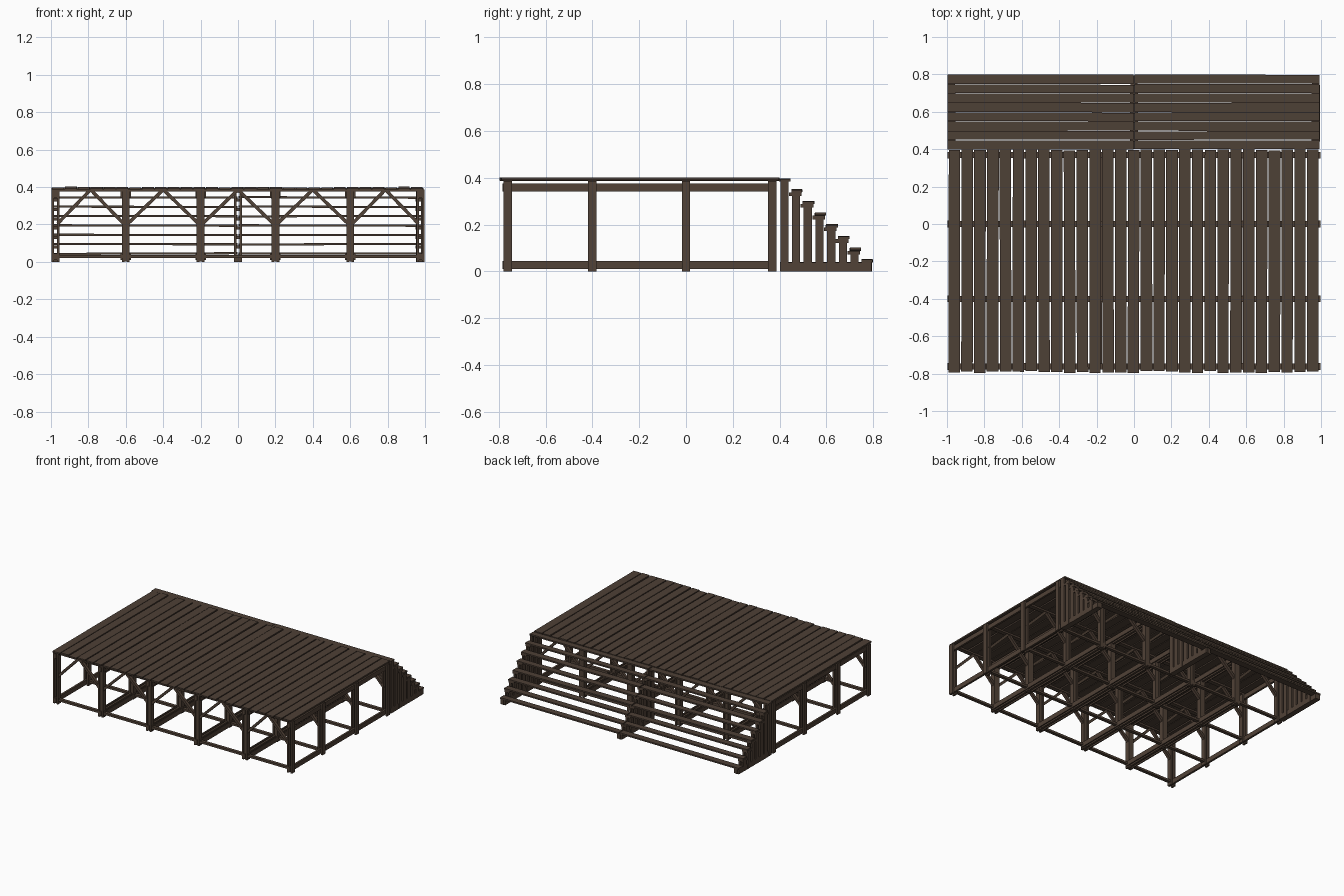
import bpy, bmesh, math, random
from mathutils import Matrix, Vector

if "Cube" in bpy.data.objects:
    bpy.data.objects.remove(bpy.data.objects["Cube"])

random.seed(4)

def material(name, col):
    m = bpy.data.materials.new(name)
    m.diffuse_color = (*col, 1)
    m.use_nodes = True
    m.node_tree.nodes["Principled BSDF"].inputs["Base Color"].default_value = m.diffuse_color
    return m

DECK = material("weathered brown wood", (0.076, 0.052, 0.037))
FRAME = material("dark brown wood", (0.082, 0.054, 0.038))

def box(bm, lo, hi, turn=0.0, tilt=0.0):
    """Axis box from lo to hi, optionally turned about z and tilted about y."""
    lo, hi = Vector(lo), Vector(hi)
    s = hi - lo
    m = (Matrix.Translation((lo + hi) / 2) @ Matrix.Rotation(turn, 4, 'Z')
         @ Matrix.Rotation(tilt, 4, 'Y') @ Matrix.Diagonal((s.x, s.y, s.z, 1)))
    bmesh.ops.create_cube(bm, size=1, matrix=m)

def finish(bm, name, mat):
    me = bpy.data.meshes.new(name)
    bm.to_mesh(me)
    bm.free()
    me.materials.append(mat)
    ob = bpy.data.objects.new(name, me)
    bpy.context.collection.objects.link(ob)

COLS = [-0.976, -0.6, -0.2, 0.2, 0.6, 0.976]
ROWS = [-0.762, -0.4, 0.0, 0.368]
R = 0.018                                   # half width of posts along y

# Deck planks, slightly uneven
bm = bmesh.new()
N, pitch = 29, 1.985 / 29
for i in range(N):
    x = -0.995 + pitch * (i + 0.5)
    w = 0.031 + random.uniform(-0.001, 0.001)
    z = random.uniform(-0.002, 0.002)
    box(bm, (x - w, -0.792 + random.uniform(-0.006, 0.006), 0.389 + z),
        (x + w, 0.397 + random.uniform(-0.003, 0.003), 0.400 + z),
        random.uniform(-0.002, 0.002))
finish(bm, "deck_planks", DECK)

# Posts: paired boards, with a solid core on the inner rows
bm = bmesh.new()
for x in COLS:
    for y in ROWS:
        for s in (-1, 1):
            box(bm, (x + s * 0.014 - 0.007, y - R, 0), (x + s * 0.014 + 0.007, y + R, 0.387))
        if abs(x) < 0.9:
            box(bm, (x - 0.008, y - R + 0.003, 0.003), (x + 0.008, y + R - 0.003, 0.384))
finish(bm, "posts", FRAME)

# Beams running front to back, held between the post boards
bm = bmesh.new()
for x in COLS:
    for z0, z1 in ((0.010, 0.045), (0.342, 0.376)):
        box(bm, (x - 0.0075, -0.785, z0), (x + 0.0075, 0.385, z1))
        if abs(x) < 0.9:
            for s in (-1, 1):
                box(bm, (x + s * 0.024 - 0.004, -0.77, z0), (x + s * 0.024 + 0.004, 0.378, z1))
finish(bm, "cross_beams", FRAME)

# Long beams running side to side
bm = bmesh.new()
for y in ROWS:
    box(bm, (-0.988, y - R + 0.002, 0.376), (0.988, y + R - 0.002, 0.389))
    box(bm, (-0.985, y - 0.012, 0.022), (0.985, y + 0.012, 0.038))
finish(bm, "long_beams", FRAME)

# Diagonal braces from the posts up to the long beams
bm = bmesh.new()
for y in ROWS:
    for a, b in zip(COLS, COLS[1:]):
        mid = (a + b) / 2
        for xa, sgn in ((a + 0.012, 1), (b - 0.012, -1)):
            p, q = Vector((xa, y, 0.205)), Vector((mid - sgn * 0.004, y, 0.382))
            c, d = (p + q) / 2, q - p
            half = Vector((d.length / 2, 0.011, 0.009))
            box(bm, c - half, c + half, 0, -math.atan2(d.z, d.x))
finish(bm, "diagonal_braces", FRAME)

# Stair treads: two boards per step, gently sagging
bm = bmesh.new()
for k in range(8):
    z, y = 0.398 - 0.05 * k + (0.002 if k else -0.002), 0.400 + 0.05 * k
    for x0, x1 in ((-0.998, -0.003), (0.003, 0.993)):
        box(bm, (x0, y + random.uniform(-.002, .002), z - 0.011),
            (x1, y + 0.048 + random.uniform(-.003, .001), z),
            random.uniform(-.002, .002), random.uniform(-.004, .004))
finish(bm, "stair_treads", DECK)

# Stair supports: paired uprights, cleats and a base rail at three places
bm = bmesh.new()
for x in (-0.976, 0.0, 0.972):
    box(bm, (x - 0.008, 0.402, 0.0), (x + 0.008, 0.795, 0.040))
    for s in (-1, 1):
        xs = x + s * 0.014
        box(bm, (xs - 0.006, 0.402, 0.0), (xs + 0.006, 0.793, 0.038))
        for k in range(7):
            y, top = 0.403 + 0.05 * k, 0.387 - 0.05 * k
            box(bm, (xs - 0.007, y, 0.0), (xs + 0.007, y + 0.035, top))
    for k in range(1, 7):
        y, top = 0.40 + 0.05 * k, 0.388 - 0.05 * k
        box(bm, (x - 0.022, y - 0.010, top - 0.016), (x + 0.022, y + 0.044, top))
finish(bm, "stair_supports", FRAME)
